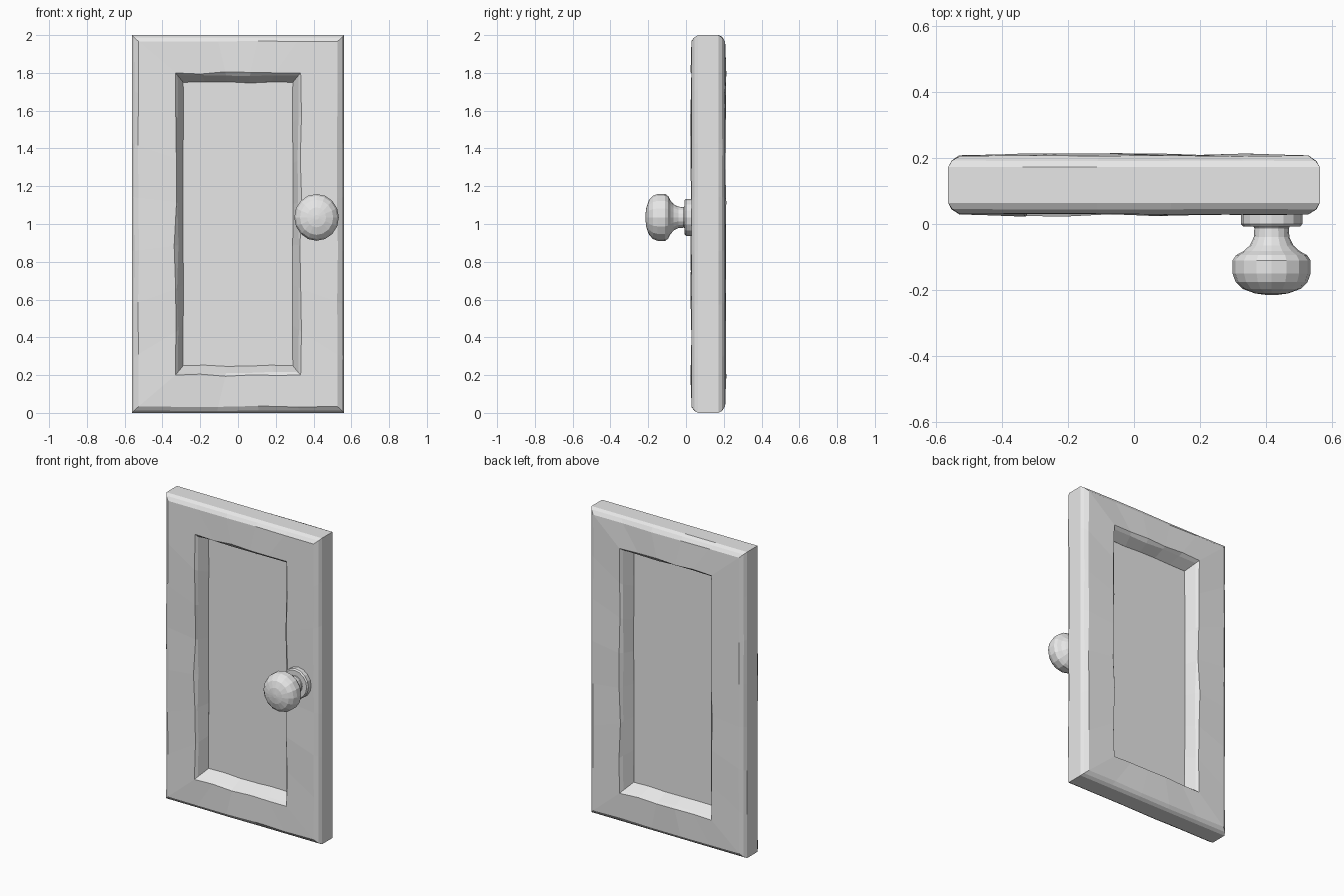
import bpy, bmesh, math, random
from mathutils import Vector

random.seed(4)
cube = bpy.data.objects.get("Cube")
if cube:
    bpy.data.objects.remove(cube, do_unlink=True)

GREY = (0.8, 0.8, 0.8, 1)
mat = bpy.data.materials.new("plain grey")
mat.use_nodes = True
mat.diffuse_color = GREY
mat.node_tree.nodes["Principled BSDF"].inputs["Base Color"].default_value = GREY


def finish(bm, name):
    bmesh.ops.recalc_face_normals(bm, faces=bm.faces)
    mesh = bpy.data.meshes.new(name)
    bm.to_mesh(mesh)
    bm.free()
    mesh.materials.append(mat)
    obj = bpy.data.objects.new(name, mesh)
    bpy.context.collection.objects.link(obj)
    return obj


def bridge(bm, a, b):
    for i in range(len(a)):
        j = (i + 1) % len(a)
        bm.faces.new((a[i], a[j], b[j], b[i]))


# Frame: rectangular loops swept through a section, with hand-hewn wobble
HALF_W, HALF_H, MID_Y = 0.562, 1.0, 0.118
SHORT, LONG = 5, 7


def rect_loop(bm, inset_x, inset_z, y, wobble):
    w, h = HALF_W - inset_x, HALF_H - inset_z
    corners = [(-w, -h), (w, -h), (w, h), (-w, h)]
    verts = []
    for k in range(4):
        (x0, z0), (x1, z1) = corners[k], corners[(k + 1) % 4]
        n = LONG if k % 2 else SHORT
        for i in range(n):
            t = i / n
            x, z = x0 + (x1 - x0) * t, z0 + (z1 - z0) * t
            d = random.uniform(-wobble, wobble) if i else 0
            dx, dz = (d, 0) if k % 2 else (0, d)
            dy = random.uniform(-wobble, wobble) * 0.6
            verts.append(bm.verts.new((x + dx, y + dy, z + dz + HALF_H)))
    return verts


# inset in x, inset in z, distance from the middle plane, wobble
section = [(0, 0, 0.054, 0),
           (0.012, 0.012, 0.073, 0.002),
           (0.036, 0.034, 0.088, 0.003),
           (0.23, 0.20, 0.092, 0.007),
           (0.243, 0.215, 0.075, 0.004),
           (0.272, 0.25, 0.008, 0.004)]
bm = bmesh.new()
front = [rect_loop(bm, a, b, MID_Y - d, w) for a, b, d, w in section]
back = [rect_loop(bm, a, b, MID_Y + d, w) for a, b, d, w in section]
loops = front[::-1] + back
for a, b in zip(loops, loops[1:]):
    bridge(bm, a, b)
bridge(bm, loops[-1], loops[0])
finish(bm, "door_frame")

# Thin recessed panel, tucked into the frame
bm = bmesh.new()
bmesh.ops.create_cube(bm, size=1)
for v in bm.verts:
    v.co = Vector((v.co.x * 0.61, v.co.y * 0.014 + MID_Y, v.co.z * 1.53 + HALF_H))
finish(bm, "door_panel")


# Knob parts: turned about the front-to-back axis
def turned(name, profile, sides=16):
    bm = bmesh.new()
    rings = []
    for r, y in profile:
        rings.append([bm.verts.new((0.416 + r * math.cos(i * math.tau / sides), y,
                                    1.035 + 1.05 * r * math.sin(i * math.tau / sides)))
                      for i in range(sides)])
    for a, b in zip(rings, rings[1:]):
        bridge(bm, a, b)
    bm.faces.new(rings[0])
    bm.faces.new(rings[-1])
    return finish(bm, name)


turned("knob_plate", [(0.093, 0.04), (0.093, 0.0), (0.086, -0.008)])
turned("knob", [(0.06, 0.0), (0.052, -0.012), (0.054, -0.04), (0.066, -0.065),
                (0.085, -0.082), (0.107, -0.094), (0.118, -0.11), (0.118, -0.15),
                (0.109, -0.175), (0.088, -0.196), (0.05, -0.21), (0.012, -0.215)])
